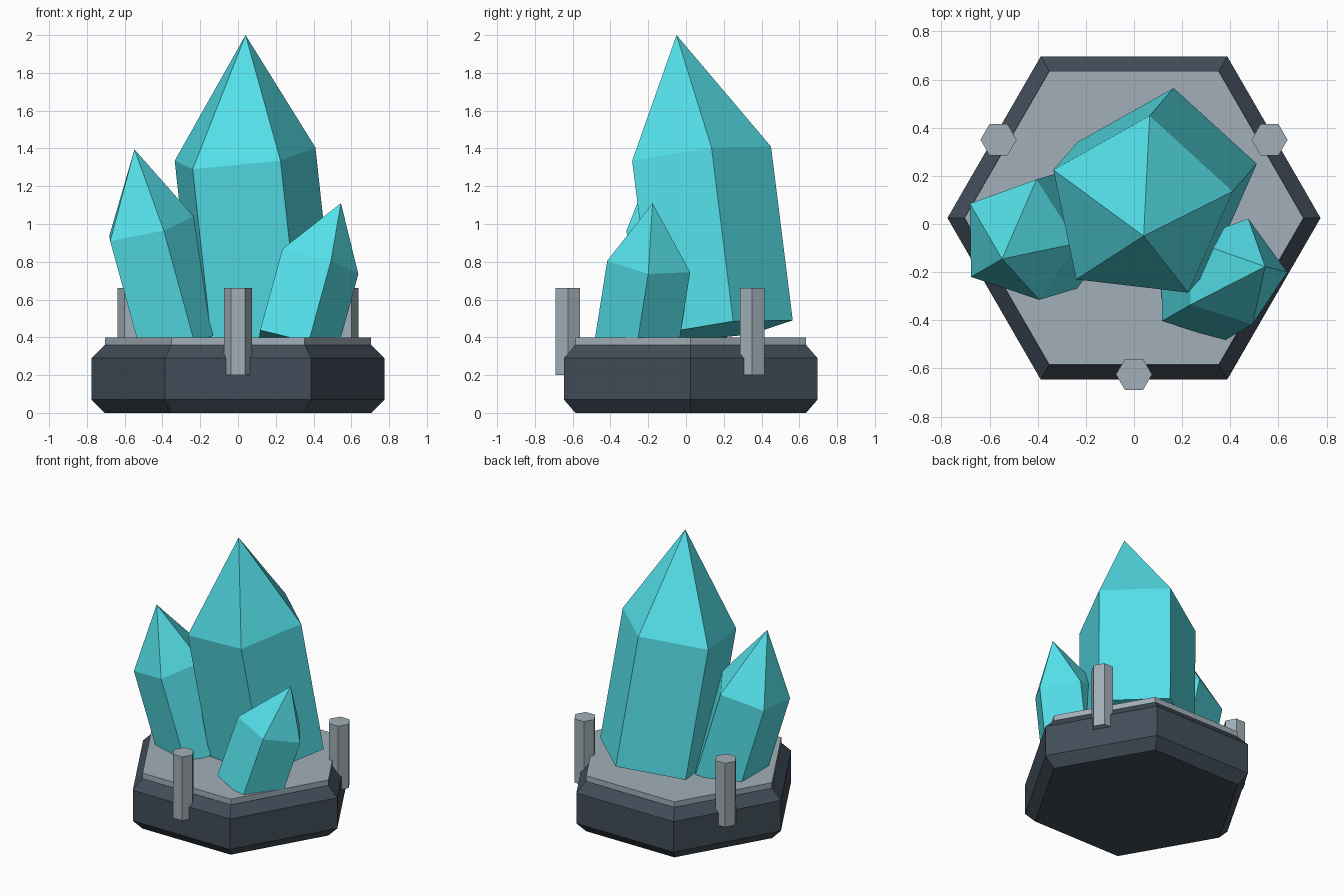
import bpy, bmesh
from math import cos, sin, pi, radians
from mathutils import Vector

if "Cube" in bpy.data.objects:
    bpy.data.objects.remove(bpy.data.objects["Cube"])


def material(name, rgb):
    m = bpy.data.materials.new(name)
    m.diffuse_color = (*rgb, 1)
    m.use_nodes = True
    m.node_tree.nodes["Principled BSDF"].inputs["Base Color"].default_value = m.diffuse_color
    return m


CYAN = material("crystal_cyan", (0.09, 0.75, 0.82))
DARK = material("dark_stone", (0.055, 0.075, 0.1))
STEEL = material("pale_stone", (0.36, 0.43, 0.48))


def loft(name, rings, mat, tip=None):
    """Skin a stack of equal rings; close the top with a cap or a pointed tip."""
    bm = bmesh.new()
    loops = [[bm.verts.new(p) for p in ring] for ring in rings]
    n = len(loops[0])
    for a, b in zip(loops, loops[1:]):
        for i in range(n):
            j = (i + 1) % n
            bm.faces.new((a[i], a[j], b[j], b[i]))
    bm.faces.new(loops[0][::-1])
    if tip is None:
        bm.faces.new(loops[-1])
    else:
        t = bm.verts.new(tip)
        for i in range(n):
            bm.faces.new((loops[-1][i], loops[-1][(i + 1) % n], t))
    bmesh.ops.recalc_face_normals(bm, faces=bm.faces)
    mesh = bpy.data.meshes.new(name)
    bm.to_mesh(mesh)
    bm.free()
    mesh.materials.append(mat)
    obj = bpy.data.objects.new(name, mesh)
    bpy.context.collection.objects.link(obj)
    return obj


def hexagon(r, z, x=0, y=0):
    return [(x + r * cos(i * pi / 3), y + r * sin(i * pi / 3), z) for i in range(6)]


def hex_stack(name, profile, mat, x, y):
    return loft(name, [hexagon(r, z, x, y) for r, z in profile], mat)


def crystal(name, shoulder, tip, root_shift):
    """Leaning five-sided prism with a pointed cap."""
    root = [Vector(p) + Vector(root_shift) for p in shoulder]
    return loft(name, [root, shoulder], CYAN, tip)


CY = 0.025  # centre of the base in y

# Bevelled base and the plate on it
hex_stack("base", [(0.705, 0), (0.775, 0.07), (0.775, 0.29), (0.705, 0.36)], DARK, 0, CY)
hex_stack("top_plate", [(0.704, 0.34), (0.704, 0.4)], STEEL, 0, CY)

# Three posts around the rim
for i, deg in enumerate((-90, 30, 150)):
    a = radians(deg)
    hex_stack(f"post_{i + 1}", [(0.075, 0.2), (0.075, 0.66)], STEEL,
              0.65 * cos(a), CY + 0.65 * sin(a))

# Crystal cluster
crystal("main_crystal",
        [(0.41, 0.135, 1.405), (0.065, 0.45, 1.41), (-0.335, 0.225, 1.335),
         (-0.24, -0.23, 1.29), (0.225, -0.285, 1.335)],
        (0.04, -0.05, 2.0), (0.1, 0.115, -0.92))
crystal("left_crystal",
        [(-0.235, -0.08, 1.04), (-0.405, 0.185, 1.015), (-0.682, 0.085, 0.935),
         (-0.677, -0.22, 0.91), (-0.393, -0.315, 0.965)],
        (-0.548, -0.145, 1.395), (0.165, 0.05, -0.6))
crystal("right_crystal",
        [(0.637, -0.2, 0.735), (0.475, 0.022, 0.745), (0.23, -0.066, 0.827),
         (0.235, -0.335, 0.868), (0.492, -0.417, 0.805)],
        (0.545, -0.177, 1.11), (-0.118, -0.068, -0.43))
